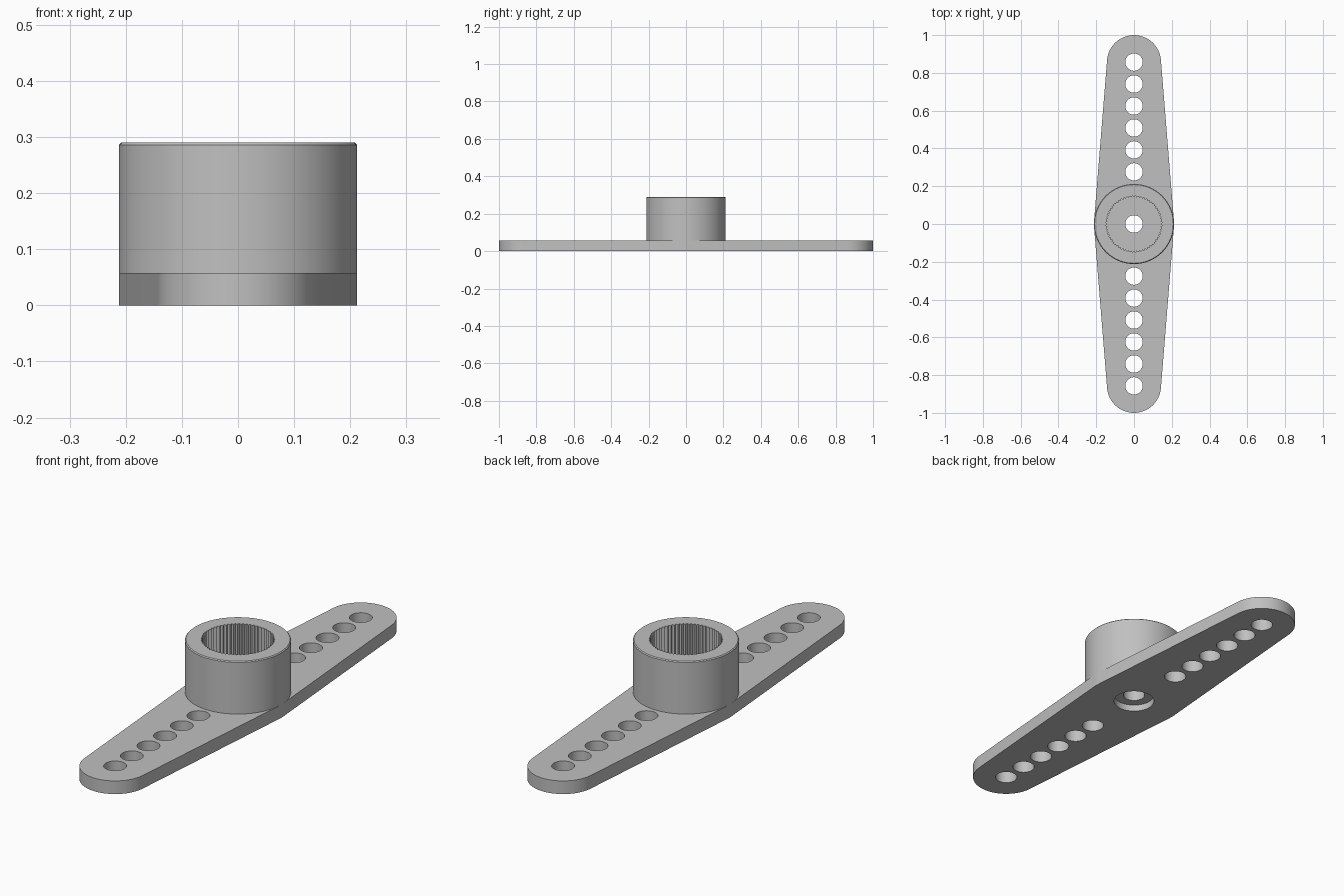
import bpy
import bmesh
from math import sin, cos, pi, asin

cube = bpy.data.objects.get("Cube")
if cube:
    bpy.data.objects.remove(cube, do_unlink=True)

HUB_R, HUB_TOP = 0.212, 0.29
END_R, END_Y = 0.143, 0.857
PLATE_TOP = 0.058
HOLE_R, RECESS_R, RECESS_TOP = 0.046, 0.086, 0.03
BORE_FLOOR, TEETH = 0.155, 60

grey = bpy.data.materials.new("plain grey")
grey.use_nodes = True
colour = (0.53, 0.53, 0.53, 1)
grey.diffuse_color = colour
grey.node_tree.nodes["Principled BSDF"].inputs["Base Color"].default_value = colour


def arc(r, start, end, n, cy=0.0):
    return [(r * cos(start + (end - start) * i / n),
             cy + r * sin(start + (end - start) * i / n)) for i in range(n + 1)]


def circle(r, cy=0.0, n=64):
    return arc(r, 0, 2 * pi, n, cy)[:-1]


def ring(bm, points, z):
    return [bm.verts.new((x, y, z)) for x, y in points]


def wall(bm, a, b):
    for i in range(len(a)):
        j = (i + 1) % len(a)
        bm.faces.new((a[i], a[j], b[j], b[i]))


def cap(bm, rings):
    # Flat face bounded by the first ring, with the others as holes
    edges = [bm.edges.get((r[i - 1], r[i])) for r in rings for i in range(len(r))]
    bmesh.ops.triangle_fill(bm, use_beauty=True, edges=edges, normal=(0, 0, 1))


def finish(bm, name):
    bmesh.ops.recalc_face_normals(bm, faces=bm.faces)
    mesh = bpy.data.meshes.new(name)
    bm.to_mesh(mesh)
    bm.free()
    mesh.materials.append(grey)
    obj = bpy.data.objects.new(name, mesh)
    bpy.context.collection.objects.link(obj)
    bpy.ops.object.select_all(action='DESELECT')
    obj.select_set(True)
    bpy.context.view_layer.objects.active = obj
    bpy.ops.object.shade_smooth_by_angle(angle=pi / 6)


# Double arm: tapered outline with rounded ends and a row of holes each way
tilt = asin((HUB_R - END_R) / END_Y)
outline = (arc(END_R, tilt, pi - tilt, 32, END_Y)
           + arc(HUB_R, pi - tilt, pi + tilt, 4)
           + arc(END_R, pi + tilt, 2 * pi - tilt, 32, -END_Y)
           + arc(HUB_R, -tilt, tilt, 4))
loops = [outline, circle(RECESS_R)]
for side in (-1, 1):
    for i in range(6):
        loops.append(circle(HOLE_R, side * (END_Y - 0.1162 * i), 40))

bm = bmesh.new()
lower = [ring(bm, p, 0) for p in loops]
upper = [ring(bm, p, PLATE_TOP) for p in loops]
for a, b in zip(lower, upper):
    wall(bm, a, b)
cap(bm, lower)
cap(bm, upper)
finish(bm, "arm_plate")

# Hub: chamfered collar with a toothed blind bore and a screw hole below it
bm = bmesh.new()
outer = [ring(bm, circle(r, n=96), z) for r, z in (
    (HUB_R - 0.012, RECESS_TOP), (HUB_R - 0.012, PLATE_TOP), (HUB_R, PLATE_TOP),
    (HUB_R, HUB_TOP - 0.004), (HUB_R - 0.004, HUB_TOP))]
for a, b in zip(outer, outer[1:]):
    wall(bm, a, b)

teeth = []
for i in range(2 * TEETH):
    r = 0.149 if i % 2 else 0.141
    teeth.append((r * cos(pi * i / TEETH), r * sin(pi * i / TEETH)))
bore_top, bore_floor = ring(bm, teeth, HUB_TOP), ring(bm, teeth, BORE_FLOOR)
wall(bm, bore_top, bore_floor)
screw = circle(HOLE_R)
screw_top, screw_low = ring(bm, screw, BORE_FLOOR), ring(bm, screw, RECESS_TOP)
wall(bm, screw_top, screw_low)

cap(bm, [outer[-1], bore_top])
cap(bm, [bore_floor, screw_top])
cap(bm, [outer[0], screw_low])
finish(bm, "splined_hub")
